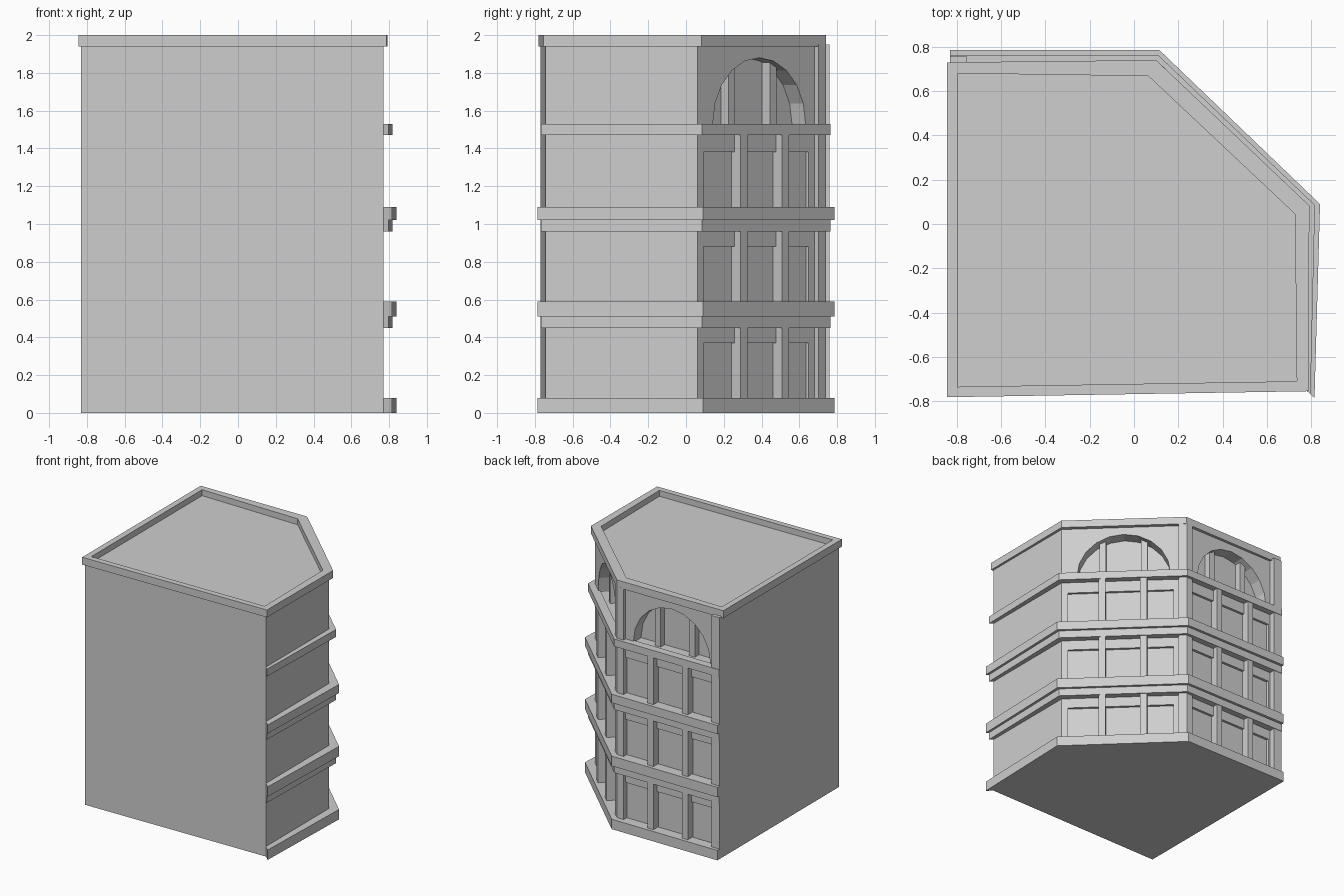
import bpy, bmesh, math
from mathutils import Vector

if "Cube" in bpy.data.objects:
    bpy.data.objects.remove(bpy.data.objects["Cube"])

stone = bpy.data.materials.new("grey_stone")
stone.use_nodes = True
GREY = (0.62, 0.62, 0.62, 1)
stone.diffuse_color = GREY
stone.node_tree.nodes["Principled BSDF"].inputs["Base Color"].default_value = GREY


def loft(bm, first, second):
    """Closed solid between two matching loops."""
    a = [bm.verts.new(p) for p in first]
    b = [bm.verts.new(p) for p in second]
    bm.faces.new(a)
    bm.faces.new(b[::-1])
    for i in range(len(a)):
        j = (i + 1) % len(a)
        bm.faces.new((a[i], b[i], b[j], a[j]))


def prism(bm, plan, z0, z1):
    loft(bm, [(x, y, z0) for x, y in plan], [(x, y, z1) for x, y in plan])


def make(name, bm):
    bmesh.ops.recalc_face_normals(bm, faces=bm.faces)
    mesh = bpy.data.meshes.new(name)
    bm.to_mesh(mesh)
    bm.free()
    mesh.materials.append(stone)
    obj = bpy.data.objects.new(name, mesh)
    bpy.context.collection.objects.link(obj)
    return obj


# Plan corners and the two decorated walls
EAST, CORNER, WEST = Vector((0.77, 0.06)), Vector((0.085, 0.715)), Vector((-0.83, 0.71))
BODY = [(-0.83, -0.77), (0.77, -0.745), EAST, CORNER, WEST]
WALLS = {"diagonal": (EAST, CORNER), "back": (CORNER, WEST)}
FLOORS = [0.08, 0.59, 1.09]


def on_wall(wall, t, out):
    a, b = WALLS[wall]
    d = (b - a).normalized()
    return a.lerp(b, t) + Vector((d.y, -d.x)) * out


def wall_box(bm, wall, t0, t1, out0, out1, z0, z1):
    plan = [on_wall(wall, t, o) for t, o in ((t0, out0), (t1, out0), (t1, out1), (t0, out1))]
    prism(bm, plan, z0, z1)


# Building body
bm = bmesh.new()
prism(bm, BODY, 0, 1.95)
body = make("building_body", bm)

# Cutters: shallow window bays and deep top-floor arches
bm = bmesh.new()
for wall in WALLS:
    for z in FLOORS:
        wall_box(bm, wall, 0.05, 0.9, -0.02, 0.1, z - 0.01, z + 0.29)
    profile = [(0.5 + 0.375 * math.cos(math.pi * i / 10),
                1.53 + 0.35 * math.sin(math.pi * i / 10)) for i in range(11)]
    profile = [(0.875, 1.52)] + profile + [(0.125, 1.52)]
    loops = [[(*on_wall(wall, t, out), z) for t, z in profile] for out in (-0.1, 0.1)]
    loft(bm, *loops)
cutter = make("opening_cutter", bm)
cutter.hide_render = True
cut = body.modifiers.new("openings", "BOOLEAN")
cut.object = cutter
cut.operation = "DIFFERENCE"
cut.solver = "EXACT"
bpy.context.view_layer.objects.active = body
bpy.ops.object.modifier_apply(modifier="openings")
bpy.data.objects.remove(cutter)

# Pillars between the bays and inside the arches
for wall in WALLS:
    bm = bmesh.new()
    for t in (0.3, 0.635):
        for z in FLOORS:
            wall_box(bm, wall, t, t + 0.055, -0.03, 0.046, z - 0.01, z + 0.38)
        wall_box(bm, wall, t, t + 0.055, -0.11, -0.045, 1.52, 1.9)
    make(wall + "_pillars", bm)

# Full-height end pilaster and wrapped corner pilaster
bm = bmesh.new()
wall_box(bm, "back", 0.92, 1, -0.01, 0.048, 0.04, 1.95)
make("end_pilaster", bm)
bm = bmesh.new()
outer = CORNER + Vector((0.012, 0.026))
prism(bm, [on_wall("diagonal", 0.945, -0.01), on_wall("diagonal", 0.945, 0.03), outer,
           on_wall("back", 0.05, 0.026), on_wall("back", 0.05, -0.01)], 0.04, 1.95)
make("corner_pilaster", bm)

# Ledges wrapping the east, diagonal and back walls
INNER = [(0.765, -0.74), (0.755, 0.055), (0.08, 0.7), (-0.83, 0.7)]
WIDE = [(-0.83, 0.785), (0.115, 0.785), (0.84, 0.09), (0.815, -0.785)]
NARROW = [(-0.83, 0.762), (0.108, 0.764), (0.817, 0.085), (0.797, -0.768)]
for name, outline, levels in (("wide_ledges", WIDE, ((0, 0.08), (0.51, 0.59), (1.02, 1.09))),
                              ("narrow_ledges", NARROW, ((0.45, 0.51), (0.96, 1.02), (1.47, 1.53)))):
    bm = bmesh.new()
    for z0, z1 in levels:
        prism(bm, outline + INNER, z0, z1)
    make(name, bm)

# Roof parapet: a ring with a sunken roof deck
RIM = [(-0.845, -0.782), (0.787, -0.755), (0.792, 0.083), (0.1, 0.74), (-0.845, 0.73)]
HOLE = [(-0.797, -0.735), (0.735, -0.71), (0.727, 0.045), (0.065, 0.668), (-0.797, 0.68)]
bm = bmesh.new()
rings = [[bm.verts.new((x, y, z)) for x, y in plan]
         for plan, z in ((RIM, 1.94), (RIM, 2), (HOLE, 2), (HOLE, 1.952))]
for low, high in zip(rings, rings[1:]):
    for i in range(5):
        j = (i + 1) % 5
        bm.faces.new((low[i], low[j], high[j], high[i]))
bm.faces.new(rings[0])
bm.faces.new(rings[-1])
make("roof_parapet", bm)
